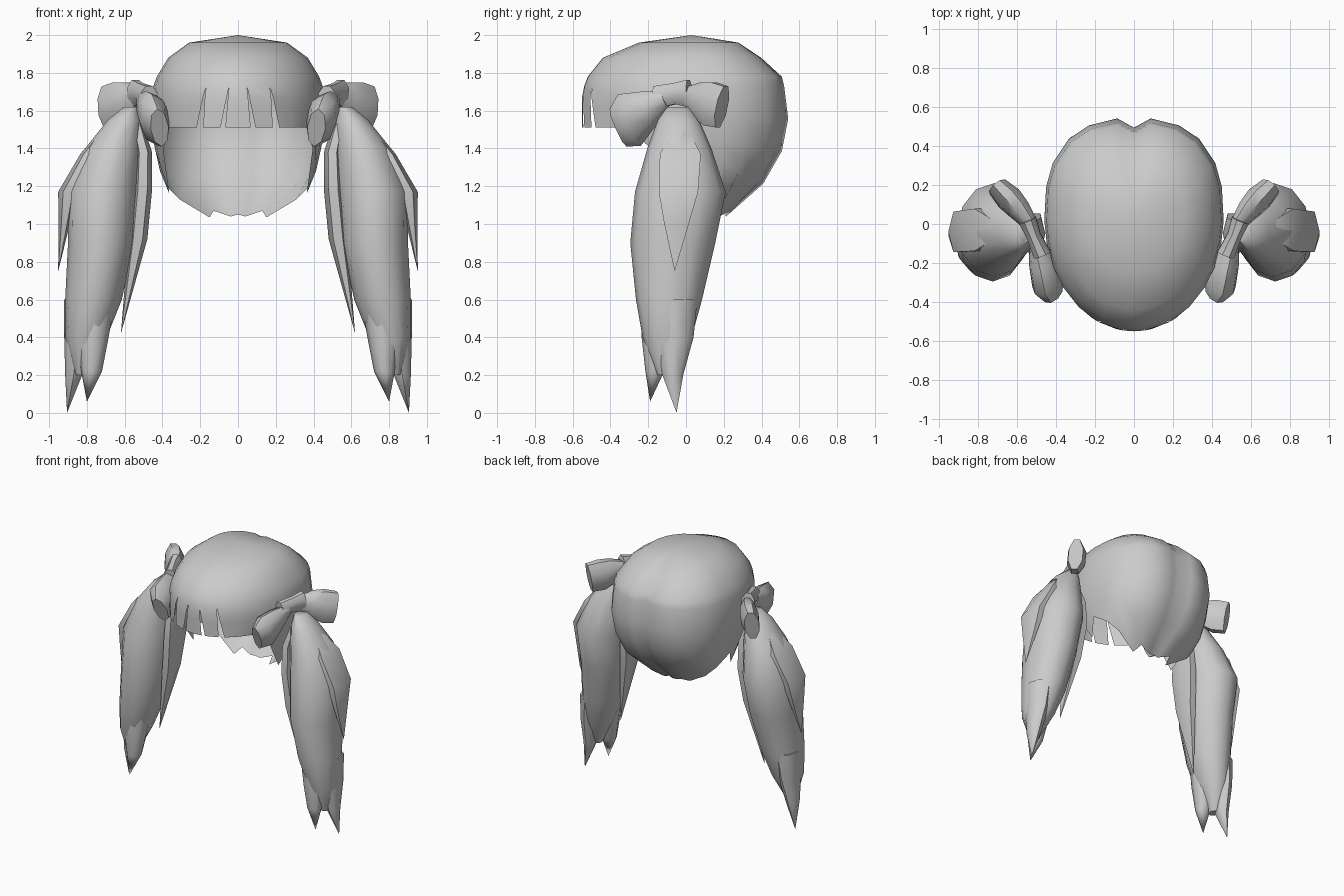
import bpy, bmesh, math
from mathutils import Vector

if "Cube" in bpy.data.objects:
    bpy.data.objects.remove(bpy.data.objects["Cube"])

GREY = (0.6, 0.6, 0.6, 1)
mat = bpy.data.materials.new("plain grey hair")
mat.use_nodes = True
mat.diffuse_color = GREY
mat.node_tree.nodes["Principled BSDF"].inputs["Base Color"].default_value = GREY


def finish(bm, name, mirror=False, angle=50):
    bmesh.ops.remove_doubles(bm, verts=bm.verts, dist=0.0005)
    bmesh.ops.recalc_face_normals(bm, faces=bm.faces)
    mesh = bpy.data.meshes.new(name)
    bm.to_mesh(mesh)
    bm.free()
    mesh.materials.append(mat)
    ob = bpy.data.objects.new(name, mesh)
    bpy.context.collection.objects.link(ob)
    if mirror:
        ob.modifiers.new("Mirror", "MIRROR").use_mirror_merge = False
    bpy.ops.object.select_all(action="DESELECT")
    ob.select_set(True)
    bpy.context.view_layer.objects.active = ob
    bpy.ops.object.shade_smooth_by_angle(angle=math.radians(angle))
    return ob


def loft(name, rings, u=(1, 0, 0), v=(0, 1, 0), sides=10, turn=0.0):
    """Skin elliptical rings (x, y, z, half_u, half_v); both ends are closed."""
    u, v = Vector(u).normalized(), Vector(v).normalized()
    bm = bmesh.new()
    loops = []
    for x, y, z, a, b in rings:
        angles = [math.tau * (i + turn) / sides for i in range(sides)]
        loops.append([bm.verts.new(Vector((x, y, z)) + u * a * math.cos(t) + v * b * math.sin(t))
                      for t in angles])
    for top, low in zip(loops, loops[1:]):
        for i in range(sides):
            j = (i + 1) % sides
            bm.faces.new((top[i], top[j], low[j], low[i]))
    bm.faces.new(loops[0])
    if rings[-1][3] > 0.005:
        bm.faces.new(loops[-1])
    return finish(bm, name, mirror=True)


# Cap sections: height, half width, front y, back y
SECTIONS = [(2.0, 0, 0.03, 0.03), (1.96, 0.26, -0.25, 0.28), (1.88, 0.37, -0.44, 0.4),
            (1.78, 0.43, -0.52, 0.51), (1.7, 0.46, -0.55, 0.53), (1.5, 0.46, -0.55, 0.55),
            (1.3, 0.42, -0.42, 0.48), (1.15, 0.37, -0.3, 0.36), (1.03, 0.2, -0.2, 0.2)]

# Cap columns: angle from the front, height of the lower edge, half slit angle
HALF = [(0, 1.51, 0), (6, 1.51, 1.6), (22, 1.51, 2.4), (38, 1.51, 0), (52, 1.51, 0),
        (64, 1.4, 0), (77, 1.16, 0), (88, 1.28, 0), (103, 1.2, 0), (118, 1.13, 0),
        (138, 1.035, 0), (155, 1.07, 0), (173, 1.04, 0), (180, 1.05, 0)]
COLUMNS = HALF + [(360 - a, z, g) for a, z, g in HALF[-2::-1]]
TOP_LEVELS = [2.0, 1.96, 1.88, 1.78, 1.73]
STEPS = 4


def cap_point(col, k, side):
    angle, low, gap = col
    first = len(TOP_LEVELS) - 1
    f = max(0, k - first) / STEPS
    z = TOP_LEVELS[k] if k <= first else TOP_LEVELS[-1] + (low - TOP_LEVELS[-1]) * f
    for hi, lo in zip(SECTIONS, SECTIONS[1:]):
        if lo[0] <= z <= hi[0]:
            t = (hi[0] - z) / (hi[0] - lo[0])
            w, front, back = (a + (b - a) * t for a, b in zip(hi[1:], lo[1:]))
            break
    # lean the slits outward toward the hem
    lean = math.copysign(4, 180 - angle) * f if gap else 0
    th = math.radians(angle + side * gap * f + lean)
    s, c = math.sin(th), math.cos(th)
    mid = front + (back - front) * 0.54
    if c > 0:
        return (w * s, mid - (mid - front) * c, z)
    # fuller back with a centre groove
    p = 2 / 2.5
    x = w * math.copysign(abs(s) ** p, s)
    y = mid + (back - mid) * abs(c) ** p
    if angle == 180:
        y -= 0.1 * (back - mid)
    return (x, y, z)


bm = bmesh.new()
for a, b in zip(COLUMNS, COLUMNS[1:]):
    for k in range(len(TOP_LEVELS) + STEPS - 1):
        corners = [cap_point(a, k, 1), cap_point(b, k, -1)][:1 if k == 0 else 2]
        corners += [cap_point(b, k + 1, -1), cap_point(a, k + 1, 1)]
        bm.faces.new([bm.verts.new(p) for p in corners])
finish(bm, "hair_cap", angle=60)

# Pigtails: main body, two tips, outer and inner locks
loft("pigtail_body", [(0.565, -0.04, 1.62, 0.04, 0.06), (0.6, -0.04, 1.55, 0.09, 0.11),
                      (0.66, -0.035, 1.4, 0.15, 0.17), (0.715, -0.03, 1.17, 0.19, 0.24),
                      (0.725, -0.07, 0.9, 0.175, 0.225), (0.765, -0.09, 0.6, 0.15, 0.175),
                      (0.805, -0.1, 0.4, 0.11, 0.13), (0.83, -0.11, 0.2, 0.03, 0.04)], sides=12)
loft("pigtail_front_tip", [(0.75, -0.13, 0.6, 0.1, 0.1), (0.77, -0.15, 0.4, 0.085, 0.085),
                           (0.775, -0.165, 0.22, 0.055, 0.05), (0.8, -0.19, 0.06, 0, 0)], sides=8)
loft("pigtail_back_tip", [(0.83, -0.06, 0.6, 0.09, 0.12), (0.85, -0.06, 0.4, 0.07, 0.1),
                          (0.87, -0.07, 0.2, 0.045, 0.055), (0.905, -0.05, 0.0, 0, 0)], sides=8)
loft("pigtail_outer_lock", [(0.69, -0.03, 1.52, 0.02, 0.04), (0.8, -0.03, 1.37, 0.035, 0.125),
                            (0.9, -0.04, 1.17, 0.052, 0.12), (0.92, -0.05, 1.0, 0.03, 0.075),
                            (0.952, -0.06, 0.75, 0, 0)], sides=6)
loft("pigtail_inner_lock", [(0.54, -0.05, 1.55, 0.03, 0.05), (0.5, -0.05, 1.38, 0.045, 0.1),
                            (0.505, -0.05, 1.18, 0.05, 0.12), (0.53, -0.06, 0.92, 0.05, 0.09),
                            (0.62, -0.08, 0.42, 0, 0)], sides=6)

# Bows: a knot with a front and a back loop
loft("bow_knot", [(0.47, -0.16, 1.67, 0.05, 0.065), (0.515, -0.06, 1.69, 0.04, 0.06),
                  (0.545, 0.02, 1.69, 0.05, 0.08)],
     u=(0.92, -0.38, 0), v=(0, -0.1, 1), sides=8, turn=0.5)
loft("bow_front_loop", [(0.5, -0.11, 1.66, 0.04, 0.045), (0.47, -0.2, 1.61, 0.07, 0.1),
                        (0.44, -0.3, 1.55, 0.085, 0.15), (0.415, -0.36, 1.51, 0.05, 0.11)],
     u=(0.96, -0.27, -0.1), v=(0.1, -0.4, 0.9), sides=8)
loft("bow_back_loop", [(0.53, 0.0, 1.68, 0.04, 0.05), (0.585, 0.07, 1.66, 0.06, 0.1),
                       (0.64, 0.13, 1.635, 0.07, 0.125), (0.7, 0.19, 1.62, 0.055, 0.12)],
     u=(0.8, -0.58, 0), v=(0.05, 0.2, 0.97), sides=8, turn=0.5)
